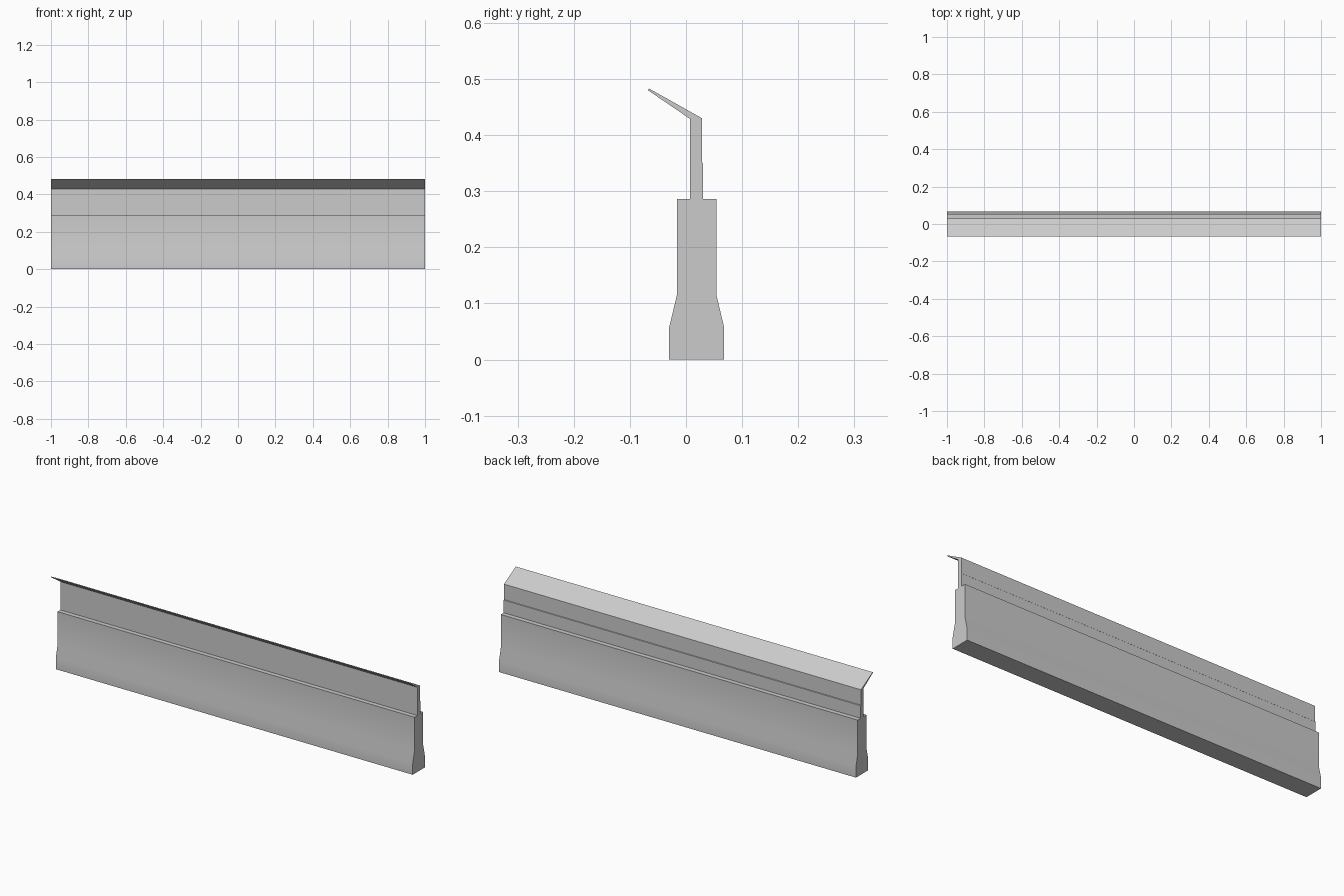
import bpy, bmesh

if "Cube" in bpy.data.objects:
    bpy.data.objects.remove(bpy.data.objects["Cube"])

LENGTH = 2.0


def extrude_profile(name, points):
    """Sweep a closed (y, z) profile along the full length in x."""
    bm = bmesh.new()
    face = bm.faces.new([bm.verts.new((-LENGTH / 2, y, z)) for y, z in points])
    swept = bmesh.ops.extrude_face_region(bm, geom=[face], use_keep_orig=True)
    moved = [g for g in swept["geom"] if isinstance(g, bmesh.types.BMVert)]
    bmesh.ops.translate(bm, verts=moved, vec=(LENGTH, 0, 0))
    bmesh.ops.recalc_face_normals(bm, faces=bm.faces[:])
    mesh = bpy.data.meshes.new(name)
    bm.to_mesh(mesh)
    bm.free()
    obj = bpy.data.objects.new(name, mesh)
    bpy.context.collection.objects.link(obj)
    bpy.ops.object.select_all(action="DESELECT")
    obj.select_set(True)
    bpy.context.view_layer.objects.active = obj
    bpy.ops.object.shade_smooth_by_angle(angle=0.52)
    return obj


# Wall: wide foot tapering to a narrower body, symmetric about its own centre
centre = 0.019
half = [(0.049, 0.0), (0.049, 0.057), (0.035, 0.116), (0.035, 0.286)]
wall = [(centre + w, z) for w, z in half]
wall += [(centre - w, z) for w, z in reversed(half)]
extrude_profile("wall_base", wall)

# Thin upright panel with a tapered lip leaning out over the front
panel = [
    (0.007, 0.286), (0.0305, 0.286), (0.0305, 0.350), (0.0285, 0.352),
    (0.0285, 0.430), (-0.066, 0.483), (-0.068, 0.480), (0.007, 0.429),
]
extrude_profile("upper_panel", panel)
